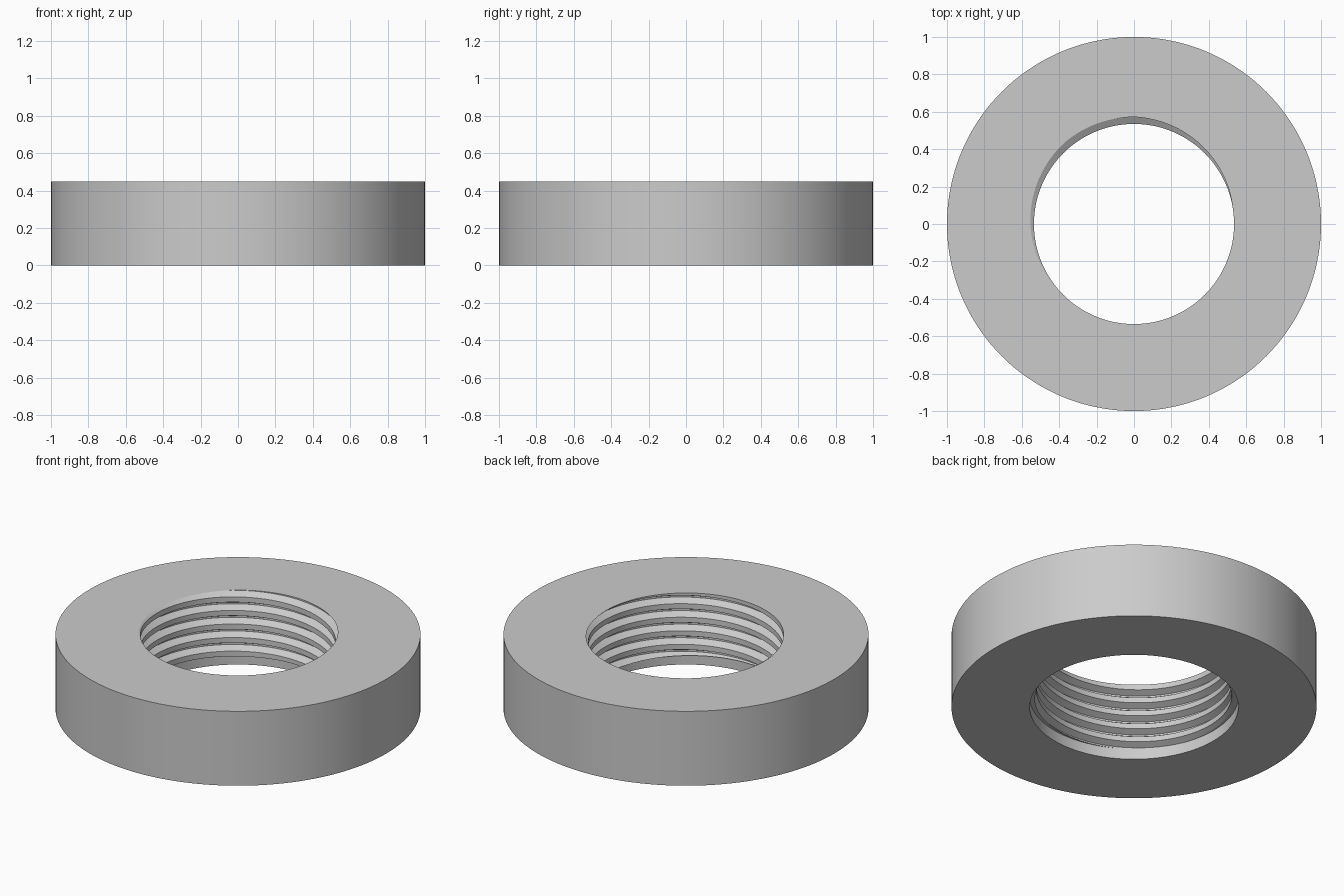
import bpy, bmesh, math

if "Cube" in bpy.data.objects:
    bpy.data.objects.remove(bpy.data.objects["Cube"])

SEGS = 144
HEIGHT, OUTER = 0.45, 1.0
CREST, ROOT = 0.535, 0.572      # thread radii
PITCH, RELIEF = 0.082, 0.065    # thread pitch, height of the plain bore below
BREAKS = [(10, CREST), (90, ROOT), (130, ROOT), (230, CREST)]  # one thread turn, degrees


def thread_radius(a):
    """Radius of the thread profile at helix angle a (degrees)."""
    a = (a - 10) % 360 + 10
    pts = BREAKS + [(370, CREST)]
    for (a0, r0), (a1, r1) in zip(pts, pts[1:]):
        if a <= a1:
            return r0 + (r1 - r0) * (a - a0) / (a1 - a0)
    return CREST


def section(deg):
    """Closed (radius, z) outline of the ring at one angle."""
    pts = [(OUTER, 0), (OUTER, HEIGHT), (thread_radius(deg), HEIGHT)]
    for turn in range(-1, 8):
        for a, _ in BREAKS:
            z = HEIGHT - PITCH * (a + 360 * turn - deg) / 360
            z = min(HEIGHT, max(RELIEF, z))
            pts.append((thread_radius(deg + 360 * (HEIGHT - z) / PITCH), z))
    end = thread_radius(deg + 360 * (HEIGHT - RELIEF) / PITCH)
    return pts + [(end, RELIEF), (ROOT, RELIEF), (ROOT, 0)]


# threaded ring: sweep the changing outline around the axis
bm = bmesh.new()
columns = []
for i in range(SEGS + 1):
    deg = 360 * i / SEGS
    c, s = math.cos(math.radians(deg)), math.sin(math.radians(deg))
    columns.append([bm.verts.new((r * c, r * s, z)) for r, z in section(deg)])
for c0, c1 in zip(columns, columns[1:]):
    n = len(c0)
    for k in range(n):
        m = (k + 1) % n
        bm.faces.new((c0[k], c1[k], c1[m], c0[m]))
bmesh.ops.remove_doubles(bm, verts=bm.verts[:], dist=1e-5)
bmesh.ops.dissolve_degenerate(bm, edges=bm.edges[:], dist=1e-5)
bmesh.ops.recalc_face_normals(bm, faces=bm.faces[:])

mesh = bpy.data.meshes.new("threaded_ring")
bm.to_mesh(mesh)
bm.free()
ring = bpy.data.objects.new("threaded_ring", mesh)
bpy.context.collection.objects.link(ring)

# plain grey metal
grey = bpy.data.materials.new("grey")
grey.diffuse_color = (0.6, 0.6, 0.6, 1)
grey.use_nodes = True
grey.node_tree.nodes["Principled BSDF"].inputs["Base Color"].default_value = grey.diffuse_color
mesh.materials.append(grey)

bpy.context.view_layer.objects.active = ring
ring.select_set(True)
bpy.ops.object.shade_smooth_by_angle(angle=math.radians(20))
